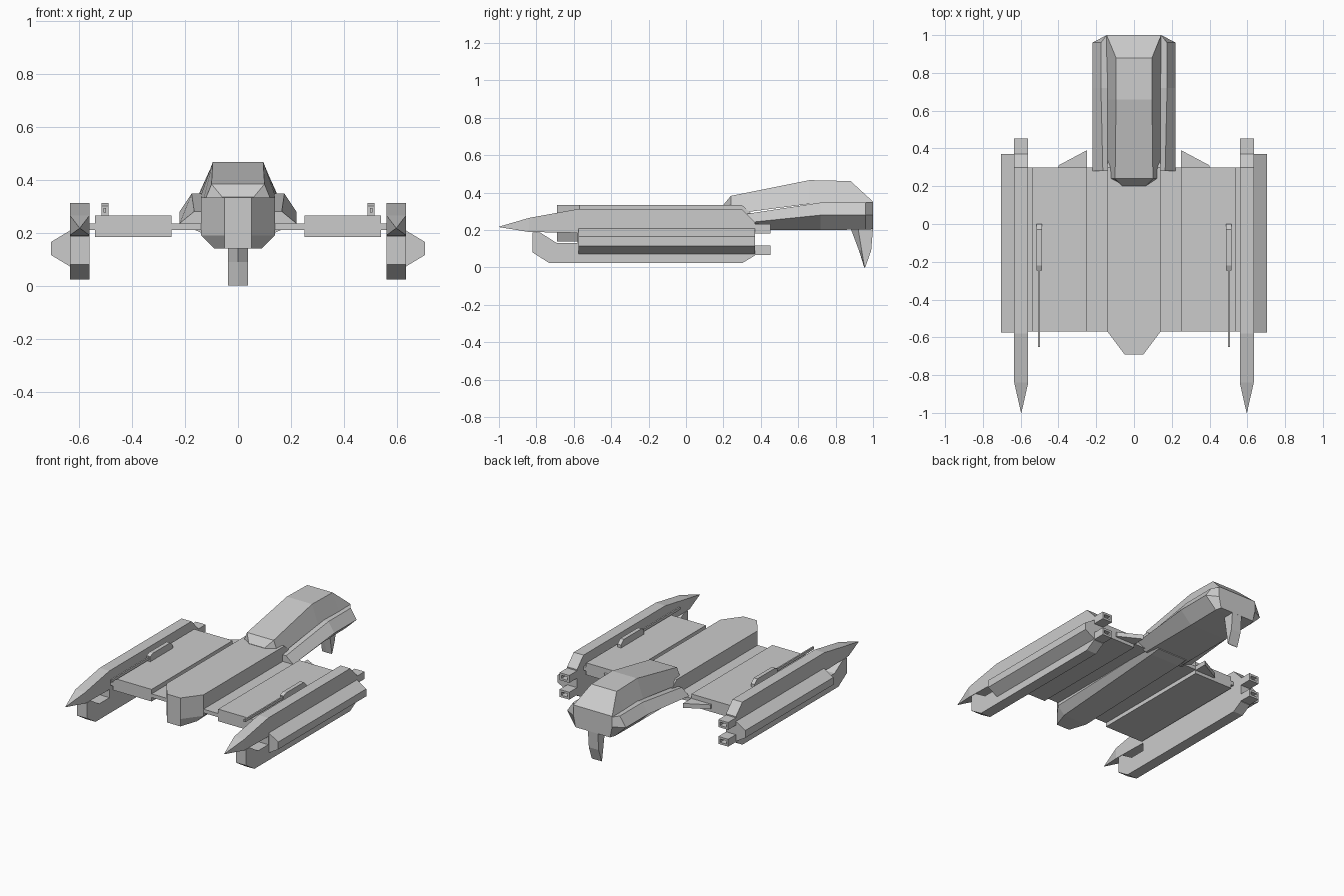
import bpy
import bmesh

old = bpy.data.objects.get("Cube")
if old:
    bpy.data.objects.remove(old, do_unlink=True)

grey = bpy.data.materials.new("light grey")
grey.use_nodes = True
grey.diffuse_color = (0.6, 0.6, 0.6, 1)
grey.node_tree.nodes["Principled BSDF"].inputs["Base Color"].default_value = (0.6, 0.6, 0.6, 1)


def finish(name, bm):
    bmesh.ops.recalc_face_normals(bm, faces=bm.faces)
    mesh = bpy.data.meshes.new(name)
    bm.to_mesh(mesh)
    bm.free()
    mesh.materials.append(grey)
    obj = bpy.data.objects.new(name, mesh)
    bpy.context.collection.objects.link(obj)
    return obj


def loft(name, rings):
    """Skin closed rings of equal point count and cap both ends."""
    bm = bmesh.new()
    loops = [[bm.verts.new(p) for p in ring] for ring in rings]
    n = len(loops[0])
    for a, b in zip(loops, loops[1:]):
        for i in range(n):
            j = (i + 1) % n
            bm.faces.new((a[i], a[j], b[j], b[i]))
    bm.faces.new(loops[0])
    bm.faces.new(loops[-1])
    return finish(name, bm)


def section(y, half, cx=0):
    """Symmetric ring at depth y from its right half, listed top to bottom."""
    return ([(cx + x, y, z) for x, z in half]
            + [(cx - x, y, z) for x, z in reversed(half)])


def prism_x(name, x0, x1, profile):
    return loft(name, [[(x, y, z) for y, z in profile] for x in (x0, x1)])


def prism_z(name, z0, z1, outline):
    return loft(name, [[(x, y, z) for x, y in outline] for z in (z0, z1)])


def box(name, x0, x1, y0, y1, z0, z1):
    return prism_x(name, x0, x1, [(y0, z0), (y1, z0), (y1, z1), (y0, z1)])


def nozzle(name, x0, x1, y0, y1, z0, z1):
    """Square tube, open at the back."""
    rings = []
    for y, t in ((y0, 0), (y1, 0), (y1, 0.014), (y1 - 0.06, 0.014)):
        rings.append([(x0 + t, y, z0 + t), (x1 - t, y, z0 + t),
                      (x1 - t, y, z1 - t), (x0 + t, y, z1 - t)])
    return loft(name, rings)


# Central hull with chamfered underside and tapered nose
loft("hull", [
    section(-0.69, [(0.05, 0.333), (0.05, 0.19), (0.05, 0.14)]),
    section(-0.57, [(0.14, 0.333), (0.14, 0.19), (0.09, 0.14)]),
    section(0.30, [(0.14, 0.333), (0.14, 0.215), (0.11, 0.185)]),
    section(0.37, [(0.14, 0.27), (0.14, 0.22), (0.11, 0.195)]),
])

# Tail body with flared side edges
loft("tail_body", [
    section(0.28, [(0.165, 0.28), (0.22, 0.235), (0.14, 0.2)]),
    section(0.72, [(0.175, 0.347), (0.22, 0.28), (0.14, 0.2)]),
    section(0.96, [(0.175, 0.347), (0.22, 0.28), (0.14, 0.203)]),
    section(1.0, [(0.145, 0.347), (0.145, 0.28), (0.13, 0.205)]),
])

# Raised cabin on the tail
loft("cabin", [
    section(0.20, [(0.06, 0.335), (0.06, 0.29)]),
    section(0.24, [(0.10, 0.383), (0.14, 0.285)]),
    section(0.66, [(0.095, 0.467), (0.14, 0.34)]),
    section(0.88, [(0.095, 0.462), (0.145, 0.345)]),
    section(1.0, [(0.145, 0.352), (0.145, 0.34)]),
])

# Wedge fin below the tail
loft("tail_fin", [
    [(0, 0.88, 0.21), (0.037, 0.92, 0.21), (0.037, 1.0, 0.21), (-0.037, 1.0, 0.21), (-0.037, 0.92, 0.21)],
    [(0, 0.925, 0.09), (0.037, 0.94, 0.09), (0.037, 0.99, 0.09), (-0.037, 0.99, 0.09), (-0.037, 0.94, 0.09)],
    [(0, 0.953, 0), (0.037, 0.955, 0), (0.037, 0.96, 0.005), (-0.037, 0.96, 0.005), (-0.037, 0.955, 0)],
])

# Thin plate that carries both wings
box("wing_plate", -0.57, 0.57, -0.57, 0.30, 0.21, 0.235)

for label, s in (("left", 1), ("right", -1)):
    # Thick wing panel and its small rear fairing
    box(label + "_wing_panel", s * 0.25, s * 0.54, -0.57, 0.30, 0.183, 0.265)
    prism_z(label + "_wing_fairing", 0.205, 0.235,
            [(s * 0.25, 0.29), (s * 0.40, 0.29), (s * 0.40, 0.31), (s * 0.25, 0.39)])

    # Upper pod with a pointed front
    mid = s * 0.597
    loft(label + "_upper_pod", [
        section(-1.0, [(0.001, 0.218), (0.001, 0.216)], mid),
        section(-0.84, [(0.037, 0.265), (0.037, 0.19)], mid),
        section(-0.58, [(0.037, 0.312), (0.037, 0.185)], mid),
        section(0.30, [(0.037, 0.312), (0.037, 0.17)], mid),
        section(0.37, [(0.037, 0.24), (0.037, 0.17)], mid),
    ])

    # Lower pod, notched behind its nose
    prism_x(label + "_lower_pod", s * 0.56, s * 0.634, [
        (-0.82, 0.187), (-0.82, 0.08), (-0.73, 0.023), (0.30, 0.023),
        (0.37, 0.065), (0.37, 0.2), (-0.58, 0.2), (-0.58, 0.13),
        (-0.69, 0.13), (-0.78, 0.187)])

    # Outer armour along the pod
    loft(label + "_pod_armour", [
        [(s * x, y, z) for x, z in
         ((0.63, 0.21), (0.705, 0.165), (0.705, 0.115), (0.63, 0.07))]
        for y in (-0.575, 0.37)])

    # Twin rear nozzles
    for level, z in (("upper", 0.182), ("lower", 0.068)):
        nozzle(label + "_" + level + "_nozzle", s * 0.597 - 0.037, s * 0.597 + 0.037,
               0.34, 0.453, z, z + 0.05)

    # Wing gun and barrel
    prism_x(label + "_gun", s * 0.488, s * 0.515, [
        (-0.245, 0.26), (0.0, 0.26), (0.0, 0.285), (-0.03, 0.312),
        (-0.22, 0.312), (-0.245, 0.3)])
    box(label + "_gun_barrel", s * 0.498, s * 0.508, -0.65, -0.24, 0.275, 0.293)
